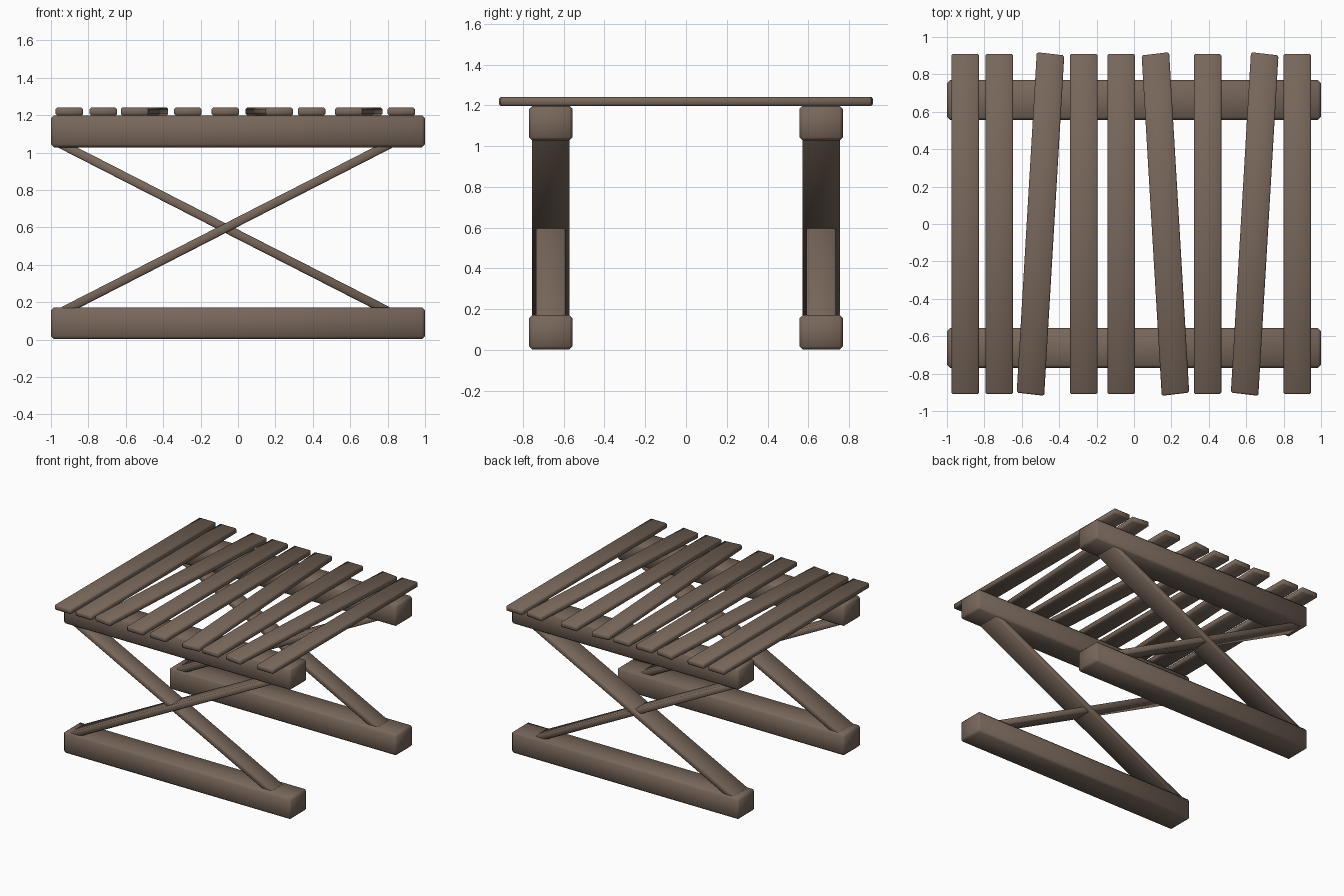
import bpy, math

if "Cube" in bpy.data.objects:
    bpy.data.objects.remove(bpy.data.objects["Cube"])

wood = bpy.data.materials.new("weathered brown wood")
wood.diffuse_color = (0.188, 0.136, 0.104, 1)
wood.use_nodes = True
wood.node_tree.nodes["Principled BSDF"].inputs["Base Color"].default_value = wood.diffuse_color


def plank(name, size, loc, bevel, tilt_y=0.0, skew=0.0):
    """Softly bevelled wooden bar; skew leans a slat sideways."""
    bpy.ops.mesh.primitive_cube_add(size=1)
    ob = bpy.context.object
    ob.name = name
    for v in ob.data.vertices:
        x, y, z = (c * s for c, s in zip(v.co, size))
        v.co = (x + skew * y, y - 2 * skew * x, z)
    ob.location = loc
    ob.rotation_euler = (0, tilt_y, 0)
    ob.data.materials.append(wood)
    mod = ob.modifiers.new("soft edges", 'BEVEL')
    mod.width = bevel
    mod.segments = 1
    bpy.ops.object.modifier_apply(modifier=mod.name)
    for p in ob.data.polygons:
        p.use_smooth = True
    return ob


def brace(name, p0, p1, thick, width, y):
    """Diagonal bar between two points in the xz plane."""
    dx, dz = p1[0] - p0[0], p1[1] - p0[1]
    length = math.hypot(dx, dz)
    mid = ((p0[0] + p1[0]) / 2, y, (p0[1] + p1[1]) / 2)
    plank(name, (length, width, thick), mid, 0.008, -math.atan2(dz, dx))


# two crossed side frames
for side, y in (("front", -0.663), ("back", 0.663)):
    plank(side + "_foot_beam", (2.0, 0.213, 0.17), (0, y, 0.087), 0.016)
    plank(side + "_top_beam", (2.0, 0.213, 0.17), (0, y, 1.113), 0.016)
    brace(side + "_falling_brace", (-0.956, 1.05), (0.806, 0.15), 0.047, 0.145, y)
    brace(side + "_rising_brace", (-0.939, 0.15), (0.821, 1.05), 0.047, 0.185, y)

# table top slats: centre x and sideways lean
slats = [(-0.902, 0), (-0.72, 0), (-0.5, 0.059), (-0.268, 0), (-0.068, 0),
         (0.168, -0.059), (0.393, 0), (0.645, 0.059), (0.873, 0)]
for i, (x, lean) in enumerate(slats):
    plank("top_slat_%d" % (i + 1), (0.147, 1.82, 0.042), (x, 0, 1.219), 0.008, skew=lean)
